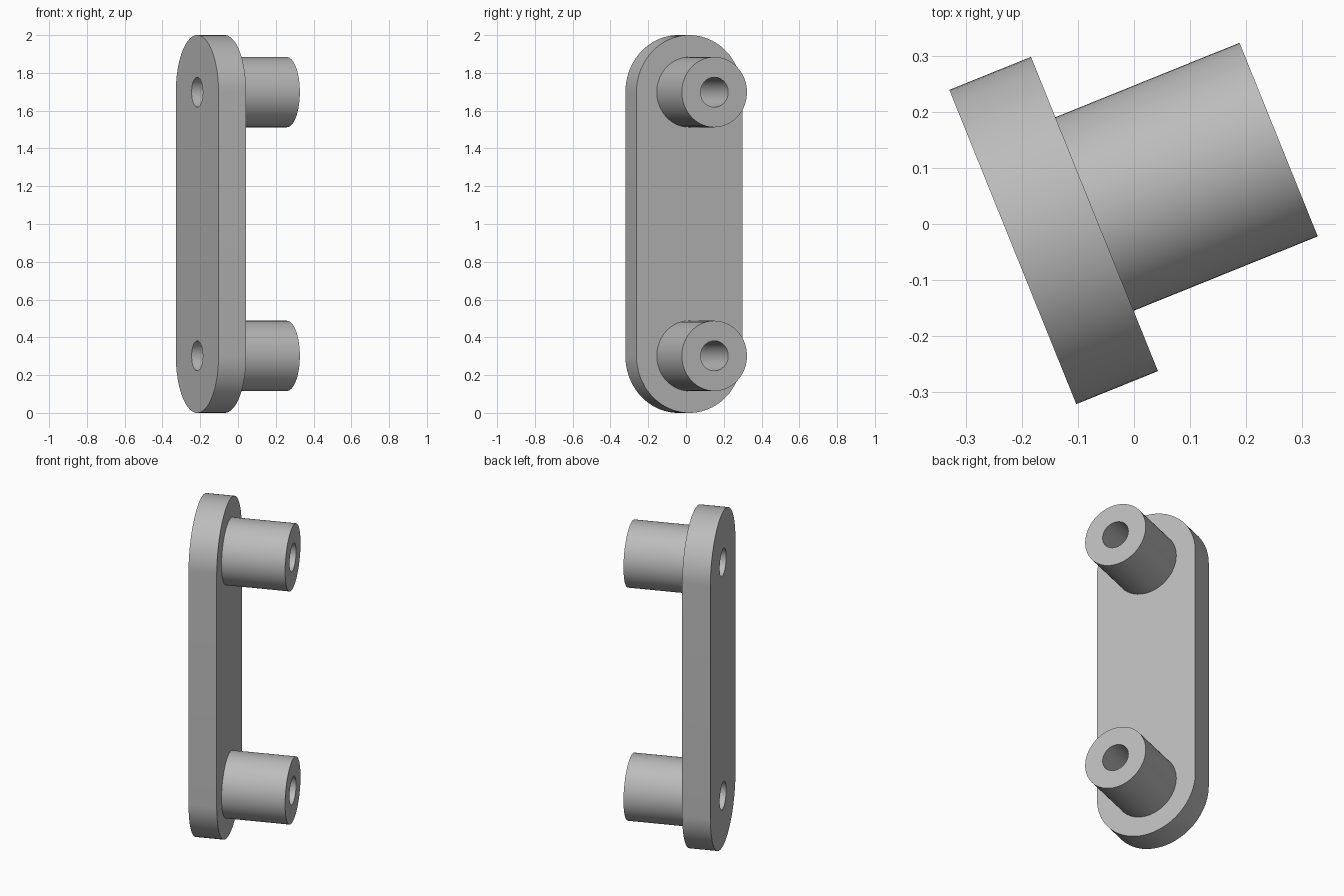
import bpy
from math import pi, cos, sin, radians
from mathutils import Matrix, Vector

cube = bpy.data.objects.get("Cube")
if cube:
    bpy.data.objects.remove(cube, do_unlink=True)

# Main dimensions; local x runs from the plate's outer face to the boss tips
PLATE_R, PLATE_T = 0.302, 0.157
BOSS_R, BOSS_L, HOLE_R = 0.186, 0.354, 0.079
CENTRES = {"lower": PLATE_R, "upper": 2 - PLATE_R}
FRAME = Matrix.Translation((-0.216, -0.041, 0)) @ Matrix.Rotation(radians(22), 4, "Z")

grey = bpy.data.materials.new("plain_grey")
grey.use_nodes = True
GREY = (0.5, 0.5, 0.5, 1)
grey.diffuse_color = GREY
grey.node_tree.nodes["Principled BSDF"].inputs["Base Color"].default_value = GREY


def arc(radius, z, start, sweep, steps):
    """Points (y, z) along an arc."""
    angles = [start + sweep * i / steps for i in range(steps + 1)]
    return [(radius * cos(a), z + radius * sin(a)) for a in angles]


def prism(name, outline, x0, x1):
    """Extrude a closed (y, z) outline along local x."""
    n = len(outline)
    verts = [FRAME @ Vector((x, y, z)) for x in (x0, x1) for y, z in outline]
    sides = [(i, (i + 1) % n, (i + 1) % n + n, i + n) for i in range(n)]
    caps = [tuple(reversed(range(n))), tuple(range(n, 2 * n))]
    mesh = bpy.data.meshes.new(name)
    mesh.from_pydata(verts, [], sides + caps)
    mesh.materials.append(grey)
    obj = bpy.data.objects.new(name, mesh)
    bpy.context.collection.objects.link(obj)
    return obj


def rod(name, radius, z, x0, x1):
    return prism(name, arc(radius, z, 0, 2 * pi, 64)[:-1], x0, x1)


# Round-ended plate
outline = (arc(PLATE_R, CENTRES["upper"], 0, pi, 48)
           + arc(PLATE_R, CENTRES["lower"], pi, pi, 48))
plate = prism("mounting_plate", outline, 0, PLATE_T)
parts = [(plate, list(CENTRES.values()))]

# Round bosses standing on the plate
for label, z in CENTRES.items():
    boss = rod(label + "_boss", BOSS_R, z, PLATE_T, PLATE_T + BOSS_L)
    parts.append((boss, [z]))

# Bolt holes drilled through, then smooth round walls with crisp rims
for obj, heights in parts:
    bpy.ops.object.select_all(action="DESELECT")
    bpy.context.view_layer.objects.active = obj
    obj.select_set(True)
    for z in heights:
        drill = rod("hole_cutter", HOLE_R, z, -0.2, 1)
        drill.hide_render = True
        mod = obj.modifiers.new("bolt_hole", "BOOLEAN")
        mod.operation, mod.solver, mod.object = "DIFFERENCE", "EXACT", drill
        bpy.ops.object.modifier_apply(modifier=mod.name)
        bpy.data.objects.remove(drill, do_unlink=True)
    bpy.ops.object.shade_smooth_by_angle(angle=radians(30))
